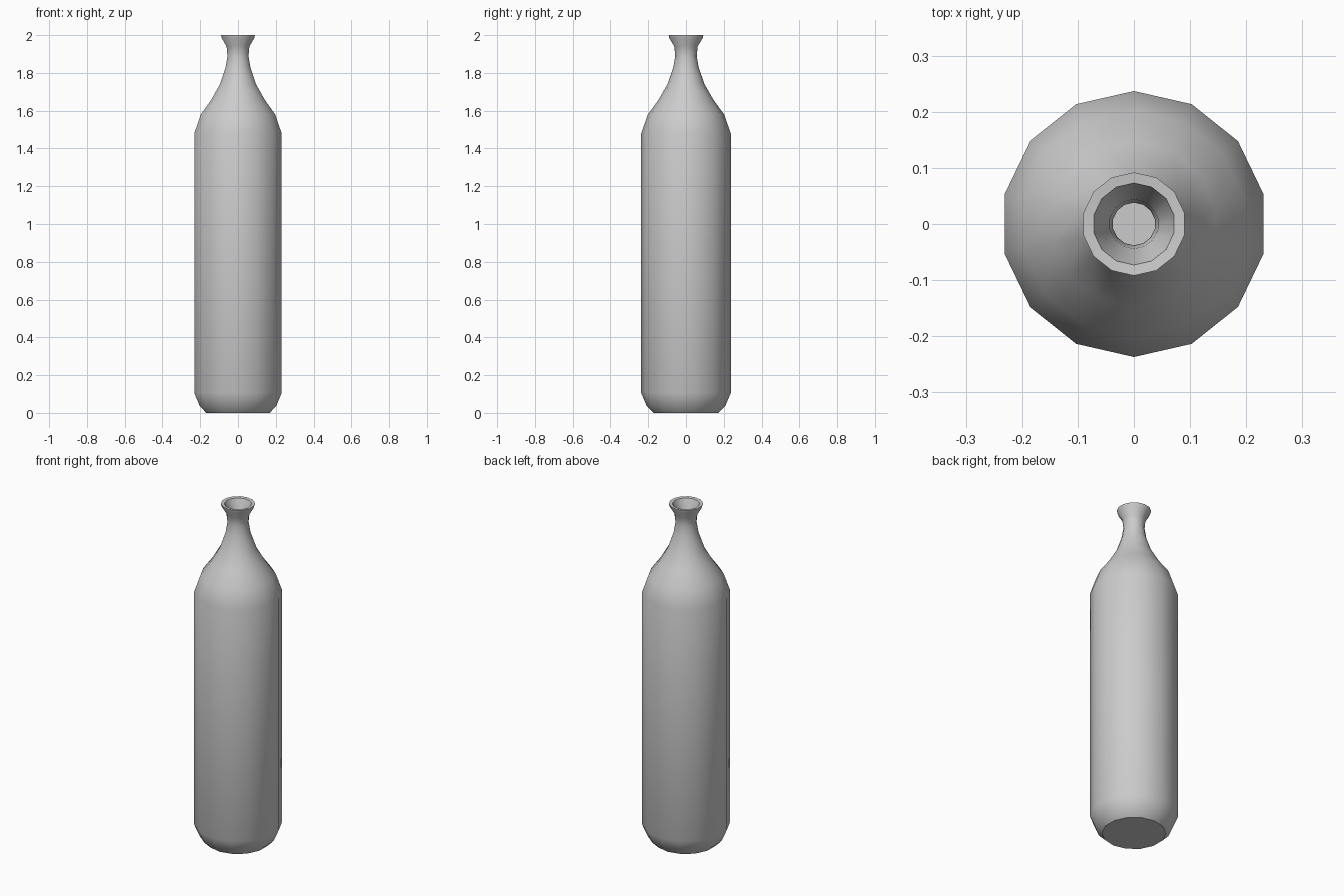
import bpy, bmesh, math

if "Cube" in bpy.data.objects:
    bpy.data.objects.remove(bpy.data.objects["Cube"])

SIDES = 14
WALL = 0.019

# Outer silhouette: (radius, height) from base to rim
outer = [(0.172, 0.0), (0.207, 0.035), (0.237, 0.105), (0.237, 1.48),
         (0.202, 1.58), (0.147, 1.655), (0.098, 1.74), (0.067, 1.83),
         (0.057, 1.89), (0.062, 1.94), (0.089, 1.985), (0.092, 2.0)]


def inset(profile, t):
    """Offset a profile inward along its averaged normals."""
    result = []
    for i, (r, z) in enumerate(profile):
        r0, z0 = profile[max(i - 1, 0)]
        r1, z1 = profile[min(i + 1, len(profile) - 1)]
        dr, dz = r1 - r0, z1 - z0
        n = math.hypot(dr, dz)
        result.append((r - t * dz / n, z + t * dr / n))
    return result


inner = inset(outer, WALL)
inner[0] = (0.165, WALL)
inner[-1] = (0.073, 1.998)
profile = outer + inner[::-1]

# Bottle: lathe the closed wall section, then cap base and inner floor
bm = bmesh.new()
rings = []
for r, z in profile:
    rings.append([bm.verts.new((r * math.sin(math.tau * k / SIDES),
                                r * math.cos(math.tau * k / SIDES), z))
                  for k in range(SIDES)])
for a, b in zip(rings, rings[1:]):
    for k in range(SIDES):
        j = (k + 1) % SIDES
        bm.faces.new((a[k], a[j], b[j], b[k]))
bm.faces.new(rings[0])
bm.faces.new(rings[-1])
bmesh.ops.recalc_face_normals(bm, faces=bm.faces)

mesh = bpy.data.meshes.new("bottle")
bm.to_mesh(mesh)
bm.free()
bottle = bpy.data.objects.new("bottle", mesh)
bpy.context.collection.objects.link(bottle)

# Smooth body with crisp base and rim edges
bpy.context.view_layer.objects.active = bottle
bottle.select_set(True)
bpy.ops.object.shade_smooth_by_angle(angle=math.radians(40))
